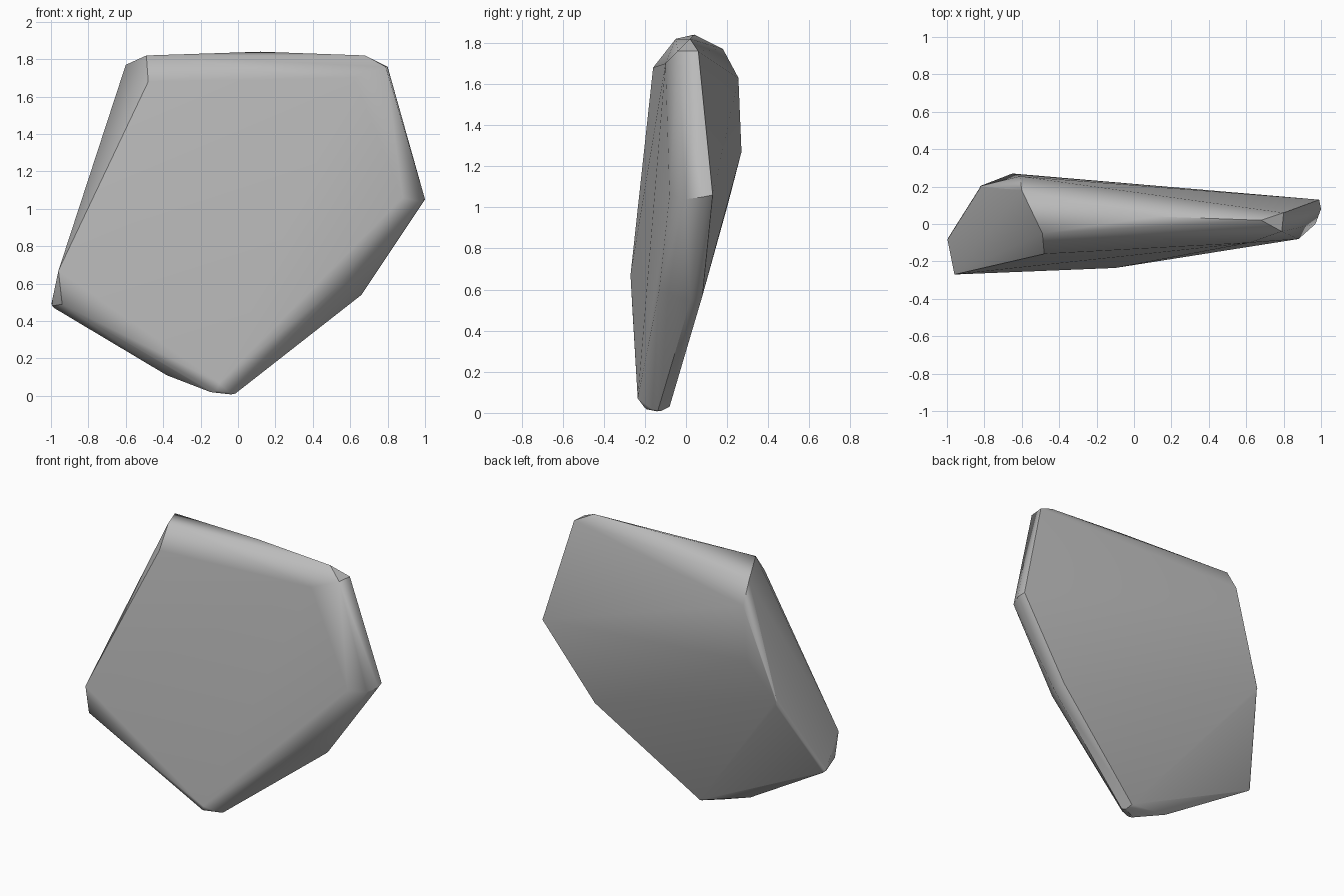
import bpy
import bmesh
import math

cube = bpy.data.objects.get("Cube")
if cube:
    bpy.data.objects.remove(cube, do_unlink=True)

# Stone colour
stone = bpy.data.materials.new("stone_grey")
stone.use_nodes = True
grey = (0.5, 0.5, 0.5, 1)
stone.diffuse_color = grey
stone.node_tree.nodes["Principled BSDF"].inputs["Base Color"].default_value = grey

# Corners of the broad front face
front = [(-.96, -.27, .67), (-.48, -.16, 1.68), (.62, -.1, 1.7),
         (.88, -.08, 1.06), (.55, -.13, .6), (-.1, -.235, .07), (-.94, -.26, .49)]
# Corners of the broad back face
back = [(-.83, .2, 1), (-.65, .27, 1.27), (-.61, .255, 1.63), (.8, .06, 1.76),
        (.99, .13, 1.06), (.63, .08, .57), (-.05, -.08, .03)]
# Worn rim between the two faces
rim = [(-.6, .18, 1.77), (-.49, -.05, 1.82), (.12, .04, 1.84), (.68, .02, 1.82),
       (.79, -.04, 1.76), (.97, 0, 1.04), (1, .08, 1.05), (.66, .02, .54),
       (-.03, -.14, 0), (-.12, -.19, .01), (-.38, -.15, .11), (-1, -.07, .48)]

# Flat stone slab wrapped around its corners
bm = bmesh.new()
for point in front + back + rim:
    bm.verts.new(point)
hull = bmesh.ops.convex_hull(bm, input=bm.verts[:])
loose = [v for v in bm.verts if not v.link_faces]
bmesh.ops.delete(bm, geom=loose, context='VERTS')
bmesh.ops.dissolve_limit(bm, angle_limit=math.radians(3),
                         verts=bm.verts[:], edges=bm.edges[:])
bmesh.ops.recalc_face_normals(bm, faces=bm.faces[:])
mesh = bpy.data.meshes.new("stone_slab")
bm.to_mesh(mesh)
bm.free()
mesh.materials.append(stone)
slab = bpy.data.objects.new("stone_slab", mesh)
bpy.context.collection.objects.link(slab)

# Narrow rounding of the rim, with the broad faces kept flat
bevel = slab.modifiers.new("worn_edges", 'BEVEL')
bevel.width = 0.02
bevel.segments = 2
bevel.limit_method = 'ANGLE'
bevel.angle_limit = math.radians(75)

bpy.context.view_layer.objects.active = slab
slab.select_set(True)
bpy.ops.object.shade_smooth_by_angle(angle=math.radians(40))
normals = slab.modifiers.new("flat_faces", 'WEIGHTED_NORMAL')
normals.keep_sharp = True
